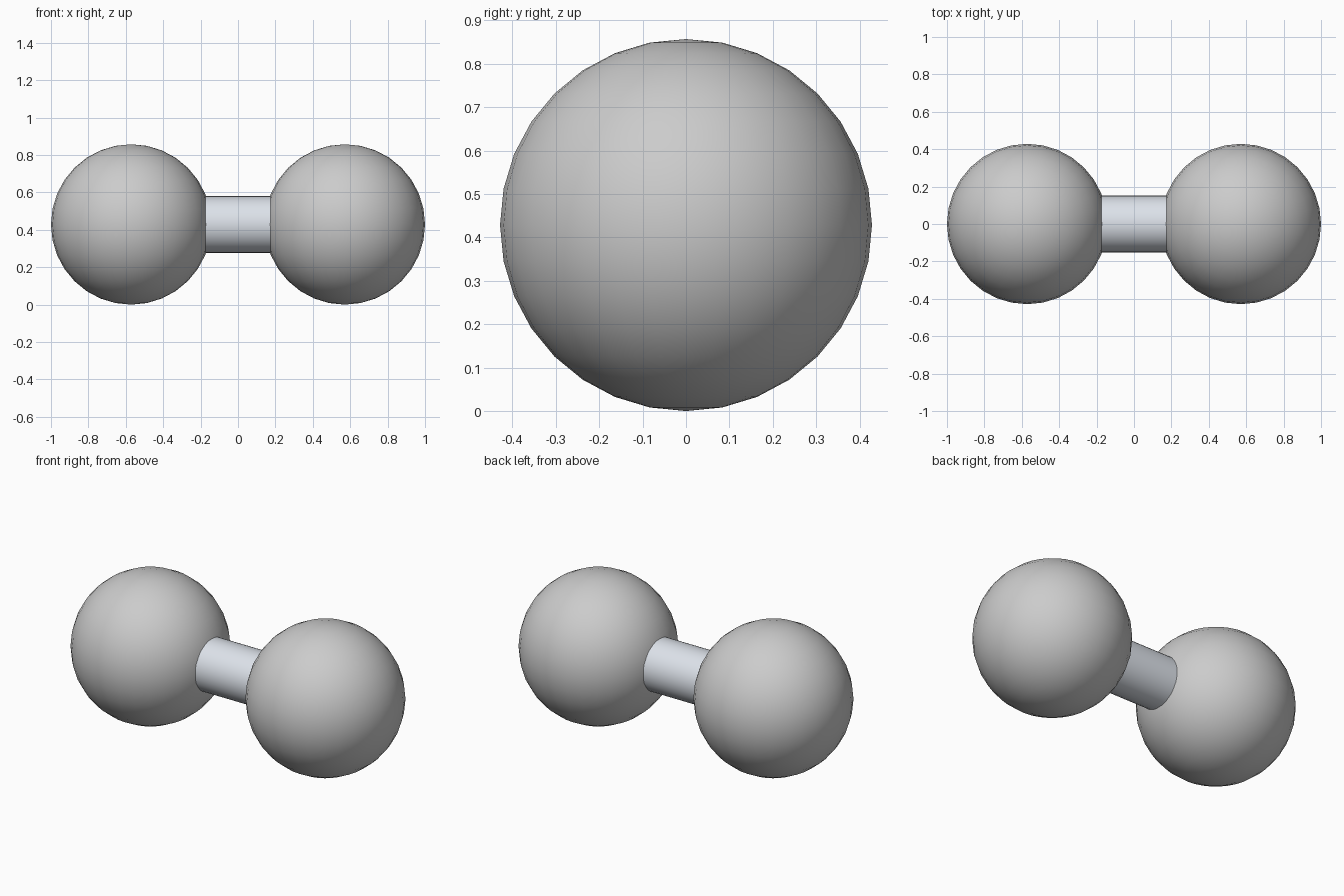
import bpy
import math

if "Cube" in bpy.data.objects:
    bpy.data.objects.remove(bpy.data.objects["Cube"])

BALL_R = 0.4286
BALL_X = 1 - BALL_R
BAR_R = 0.152


def finish(name, color):
    """Name the new part, shade it smooth and colour it."""
    obj = bpy.context.object
    obj.name = name
    bpy.ops.object.shade_smooth_by_angle(angle=math.radians(30))
    mat = bpy.data.materials.new(name + "_material")
    mat.diffuse_color = color
    mat.use_nodes = True
    mat.node_tree.nodes["Principled BSDF"].inputs["Base Color"].default_value = mat.diffuse_color
    obj.data.materials.append(mat)


# Two round weights
for side, name in ((-1, "left_weight"), (1, "right_weight")):
    bpy.ops.mesh.primitive_uv_sphere_add(
        segments=32, ring_count=16, radius=BALL_R,
        location=(side * BALL_X, 0, BALL_R))
    finish(name, (0.8, 0.8, 0.8, 1))

# Handle bar running between the weights' centres
bpy.ops.mesh.primitive_cylinder_add(
    vertices=32, radius=BAR_R, depth=2 * BALL_X,
    location=(0, 0, BALL_R), rotation=(0, math.pi / 2, 0))
finish("handle_bar", (0.72, 0.76, 0.82, 1))
